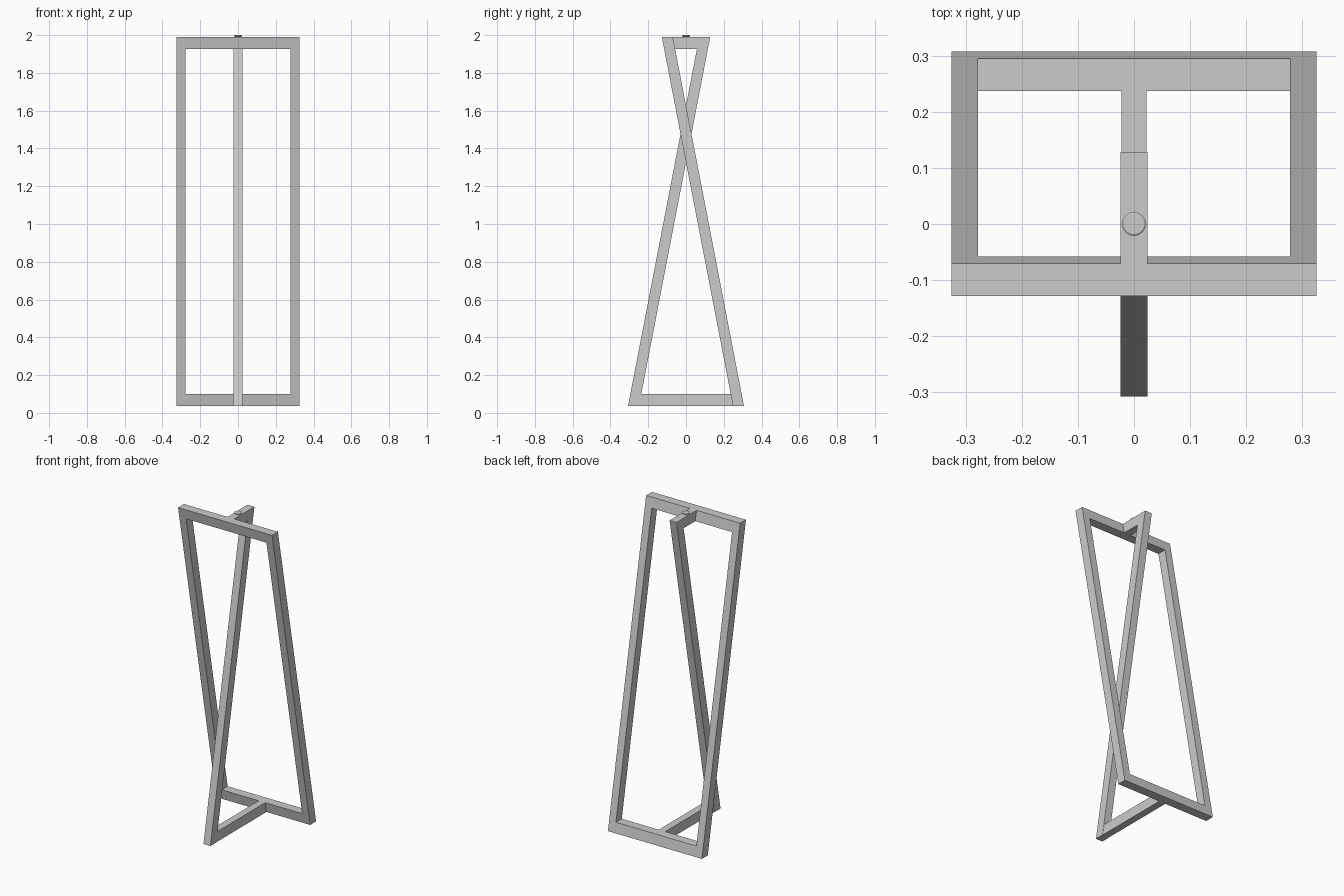
import bpy
import bmesh

cube = bpy.data.objects.get("Cube")
if cube:
    bpy.data.objects.remove(cube, do_unlink=True)

BOTTOM, TOP, BAR = 0.036, 1.99, 0.063   # heights and rail thickness
DEPTH = 0.058                           # leg depth along y
FRONT_TOP, FRONT_LOW = -0.128, 0.249    # front face of the leaning frame

steel = bpy.data.materials.new("light grey steel")
steel.use_nodes = True
GREY = (0.6, 0.6, 0.6, 1)
steel.diffuse_color = GREY
steel.node_tree.nodes["Principled BSDF"].inputs["Base Color"].default_value = GREY


def add_object(name, bm):
    bmesh.ops.recalc_face_normals(bm, faces=bm.faces)
    mesh = bpy.data.meshes.new(name)
    bm.to_mesh(mesh)
    bm.free()
    mesh.materials.append(steel)
    obj = bpy.data.objects.new(name, mesh)
    bpy.context.collection.objects.link(obj)
    return obj


def lean(z):
    """Front face y of the wide frame at height z."""
    return FRONT_LOW + (FRONT_TOP - FRONT_LOW) * (z - BOTTOM) / (TOP - BOTTOM)


def side_prism(name, outline, half_width):
    """Extrude a closed (y, z) outline across x."""
    bm = bmesh.new()
    a, b = [[bm.verts.new((x, y, z)) for y, z in outline]
            for x in (-half_width, half_width)]
    bm.faces.new(a)
    bm.faces.new(b)
    for i in range(len(a)):
        j = (i + 1) % len(a)
        bm.faces.new((a[i], a[j], b[j], b[i]))
    return add_object(name, bm)


# Wide leaning frame: outer and inner loops, joined front, back and through
def wide_frame(half_out, half_in):
    bm = bmesh.new()
    loops = {}
    for back in (0, 1):
        for half, z0, z1 in ((half_out, BOTTOM, TOP),
                             (half_in, BOTTOM + BAR, TOP - BAR)):
            corners = ((-half, z0), (half, z0), (half, z1), (-half, z1))
            loops[back, half] = [bm.verts.new((x, lean(z) + back * DEPTH, z))
                                 for x, z in corners]
    pairs = (((0, half_out), (0, half_in)), ((1, half_out), (1, half_in)),
             ((0, half_out), (1, half_out)), ((0, half_in), (1, half_in)))
    for p, q in pairs:
        a, b = loops[p], loops[q]
        for i in range(4):
            j = (i + 1) % 4
            bm.faces.new((a[i], a[j], b[j], b[i]))
    return add_object("wide_frame", bm)


wide_frame(0.325, 0.278)

# Single centre leg leaning the opposite way
side_prism("centre_leg", [(-lean(BOTTOM) - DEPTH, BOTTOM), (-lean(BOTTOM), BOTTOM),
                          (-lean(TOP), TOP), (-lean(TOP) - DEPTH, TOP)], 0.024)

# Horizontal bars tying the centre leg to the wide frame
for name, z0, z1, half in (("top_bar", TOP - BAR, TOP, 0.0238),
                           ("foot_bar", BOTTOM, BOTTOM + BAR, 0.0225)):
    ends = (1, 0) if name == "top_bar" else (0, 1)
    near, far = [lean(z) + DEPTH * ends[0] for z in (z0, z1)], \
                [-lean(z) - DEPTH * (1 - ends[1]) for z in (z0, z1)]
    if name == "top_bar":
        far = [-lean(z) for z in (z0, z1)]
    else:
        far = [-lean(z) for z in (z0, z1)]
    if name == "top_bar":
        far = [y - DEPTH for y in far]
    side_prism(name, [(near[0], z0), (far[0], z0), (far[1], z1), (near[1], z1)], half)

# Small round stud on the top bar, turned from a profile
bm = bmesh.new()
profile = [(0.016, TOP - 0.005), (0.016, 1.993), (0.021, 1.994),
           (0.021, 1.998), (0.018, 2.0), (0.013, 2.0)]
verts = [bm.verts.new((r, 0, z)) for r, z in profile]
edges = [bm.edges.new(pair) for pair in zip(verts, verts[1:])]
bmesh.ops.spin(bm, geom=verts + edges, axis=(0, 0, 1), cent=(0, 0, 0),
               angle=6.283185, steps=32, use_duplicate=False)
bmesh.ops.remove_doubles(bm, verts=bm.verts, dist=0.0001)
bmesh.ops.holes_fill(bm, edges=[e for e in bm.edges if e.is_boundary])
stud = add_object("top_stud", bm)
bpy.ops.object.select_all(action='DESELECT')
bpy.context.view_layer.objects.active = stud
stud.select_set(True)
bpy.ops.object.shade_smooth_by_angle()
